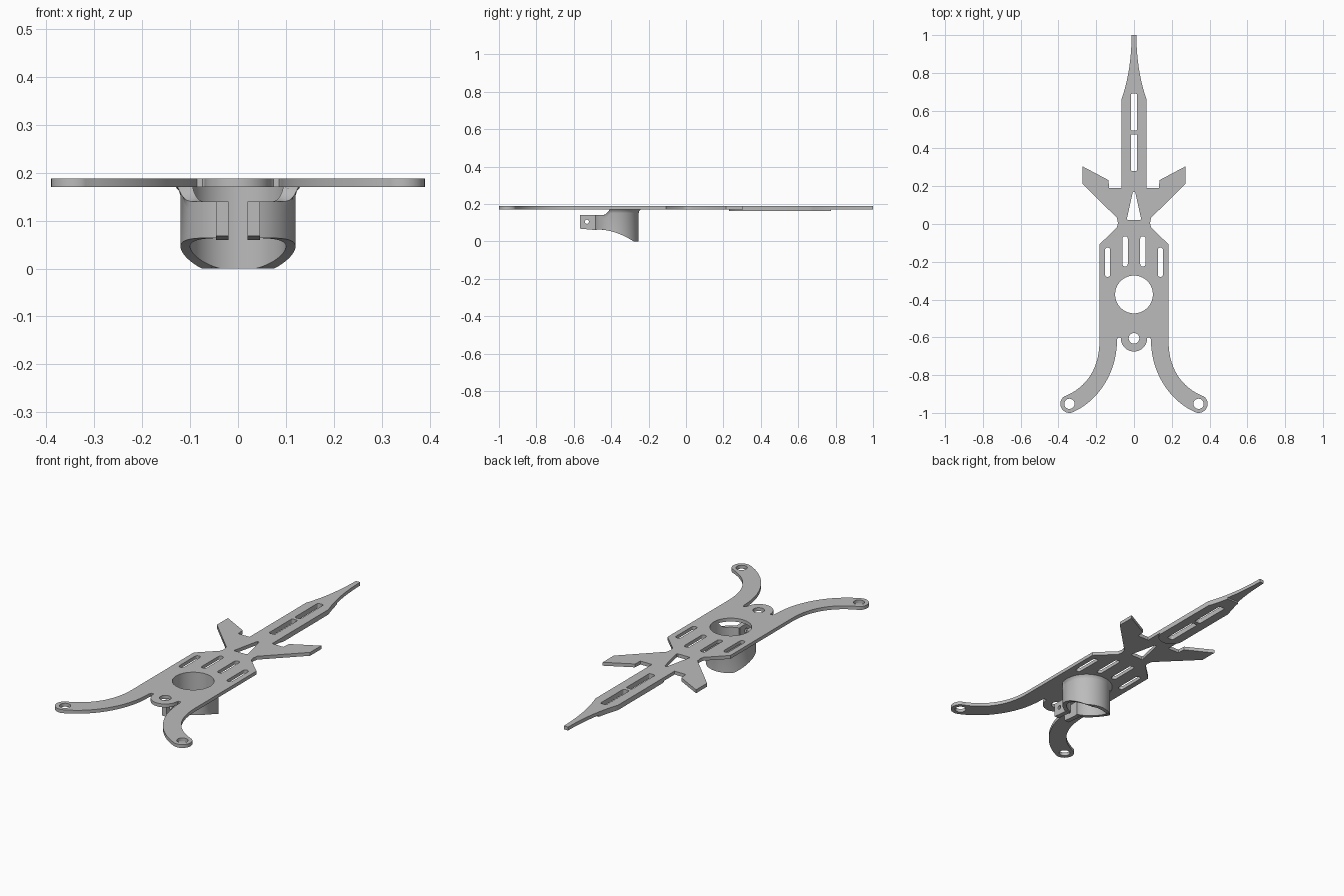
import bpy, bmesh
from math import sin, cos, pi, radians, asin
from mathutils import Vector, Matrix
from mathutils.geometry import interpolate_bezier

if "Cube" in bpy.data.objects:
    bpy.data.objects.remove(bpy.data.objects["Cube"], do_unlink=True)

grey = bpy.data.materials.new("plain grey")
grey.use_nodes = True
grey.diffuse_color = (0.5, 0.5, 0.5, 1)
grey.node_tree.nodes["Principled BSDF"].inputs["Base Color"].default_value = (0.5, 0.5, 0.5, 1)


def add_object(name, bm):
    mesh = bpy.data.meshes.new(name)
    bmesh.ops.remove_doubles(bm, verts=bm.verts, dist=0.0002)
    bmesh.ops.recalc_face_normals(bm, faces=bm.faces)
    bm.to_mesh(mesh)
    bm.free()
    mesh.materials.append(grey)
    obj = bpy.data.objects.new(name, mesh)
    bpy.context.collection.objects.link(obj)
    bpy.ops.object.select_all(action='DESELECT')
    obj.select_set(True)
    bpy.context.view_layer.objects.active = obj
    bpy.ops.object.shade_smooth_by_angle(angle=radians(35))
    return obj


def cut_sheet(name, loops, low, high, matrix=Matrix()):
    """Flat sheet from an outline and its holes, between two heights."""
    curve = bpy.data.curves.new(name, 'CURVE')
    curve.dimensions = '2D'
    curve.fill_mode = 'BOTH'
    curve.extrude = (high - low) / 2
    for loop in loops:
        spline = curve.splines.new('POLY')
        spline.points.add(len(loop) - 1)
        for point, (x, y) in zip(spline.points, loop):
            point.co = (x, y, 0, 1)
        spline.use_cyclic_u = True
    helper = bpy.data.objects.new("helper", curve)
    bpy.context.collection.objects.link(helper)
    graph = bpy.context.evaluated_depsgraph_get()
    mesh = bpy.data.meshes.new_from_object(helper.evaluated_get(graph))
    bm = bmesh.new()
    bm.from_mesh(mesh)
    bpy.data.objects.remove(helper, do_unlink=True)
    bpy.data.meshes.remove(mesh)
    bm.transform(matrix @ Matrix.Translation((0, 0, (low + high) / 2)))
    return add_object(name, bm)


def arc(cx, cy, r, start, end, n=16):
    angles = [radians(start + (end - start) * i / n) for i in range(n + 1)]
    return [(cx + r * cos(a), cy + r * sin(a)) for a in angles]


def circle(cx, cy, r, n=40):
    return arc(cx, cy, r, 0, 360, n)[:-1]


def bezier(*points, n=16):
    return [tuple(p) for p in interpolate_bezier(*[Vector(p) for p in points], n)]


def slot(x, bottom, top, w, r):
    corners = [(x + w - r, top - r, 0), (x - w + r, top - r, 90),
               (x - w + r, bottom + r, 180), (x + w - r, bottom + r, 270)]
    return [p for cx, cy, a in corners for p in arc(cx, cy, r, a, a + 90, 5)]


def mirrored(half):
    return half + [(-x, y) for x, y in reversed(half) if x > 0.0001]


# Main plate: right half of the outline from tail tip to front tab
BOTTOM, TOP = 0.17, 0.188
RING_Y = -0.373
taper = bezier((0.012, 1), (0.015, 0.85), (0.035, 0.75), (0.066, 0.66))
body = [(0.066, 0.19), (0.132, 0.19), (0.135, 0.232), (0.272, 0.305), (0.272, 0.213),
        (0.09, 0.032), (0.085, 0.005), (0.09, -0.018), (0.183, -0.108)]
leg = (bezier((0.183, -0.62), (0.183, -0.78), (0.265, -0.87), (0.364, -0.911))
       + arc(0.342, -0.952, 0.048, 58, -118)
       + bezier((0.319, -0.994), (0.2, -0.94), (0.09, -0.8), (0.09, -0.615)))
tab = [(0.086, -0.6), (0.074, -0.6)] + arc(0, -0.605, 0.07, 0, -90)
tail_slots = [slot(0, 0.28, 0.475, 0.017, 0.008), slot(0, 0.495, 0.69, 0.017, 0.008)]
holes = [circle(0, RING_Y, 0.1, 64), circle(0, -0.605, 0.028),
         mirrored([(0.006, 0.17), (0.038, 0.026), (0.034, 0.02)])]
for side in (-1, 1):
    holes += [slot(side * 0.047, -0.225, -0.065, 0.014, 0.013),
              slot(side * 0.14, -0.28, -0.125, 0.014, 0.013),
              circle(side * 0.342, -0.952, 0.027)]
cut_sheet("main_plate", [mirrored(taper + body + leg + tab)] + holes + tail_slots, BOTTOM, TOP)

# Thin stiffener under the tail, rounded at its front end
rib = [p for p in taper if p[1] < 0.79] + arc(0, 0.296, 0.066, 0, -90)
cut_sheet("tail_stiffener", [mirrored(rib)] + tail_slots, 0.162, BOTTOM)

# Clamp ring: split at the front, lowered front rim, scooped underside
INNER, OUTER = 0.1, 0.12


def rim(y):
    t = min(max((y + 0.445) / 0.04, 0), 1)
    return 0.14 + 0.031 * t * t, t


def underside(y):
    t = min(max((y + 0.48) / 0.2, 0), 1)
    return 0.064 * (1 - t * t)


bm = bmesh.new()
sections = []
gap = asin(0.02 / INNER)
count = 96
for i in range(count + 1):
    a = -pi / 2 + gap + (2 * pi - 2 * gap) * i / count
    top, flare = rim(RING_Y + OUTER * sin(a))
    low_in, low_out = (underside(RING_Y + r * sin(a)) for r in (INNER, OUTER))
    profile = [(INNER, low_in), (OUTER, low_out), (OUTER, top - 0.02),
               (OUTER + 0.003 * flare, top - 0.009), (OUTER + 0.011 * flare, top),
               (INNER, rim(RING_Y + INNER * sin(a))[0])]
    sections.append([bm.verts.new((r * cos(a), RING_Y + r * sin(a), z)) for r, z in profile])
for one, two in zip(sections, sections[1:]):
    for j in range(len(one)):
        k = (j + 1) % len(one)
        bm.faces.new((one[j], one[k], two[k], two[j]))
bm.faces.new(sections[0])
bm.faces.new(sections[-1])
add_object("clamp_ring", bm)

# Clamp ears with a bolt hole, either side of the split
yz_to_world = Matrix(((0, 0, 1, 0), (1, 0, 0, 0), (0, 1, 0, 0), (0, 0, 0, 1)))
ear = [(-0.567, 0.068), (-0.478, 0.06), (-0.478, 0.14), (-0.567, 0.14)]
for name, low, high in (("left_clamp_ear", 0.02, 0.046), ("right_clamp_ear", -0.046, -0.02)):
    cut_sheet(name, [ear, circle(-0.53, 0.105, 0.011, 24)], low, high, yz_to_world)
